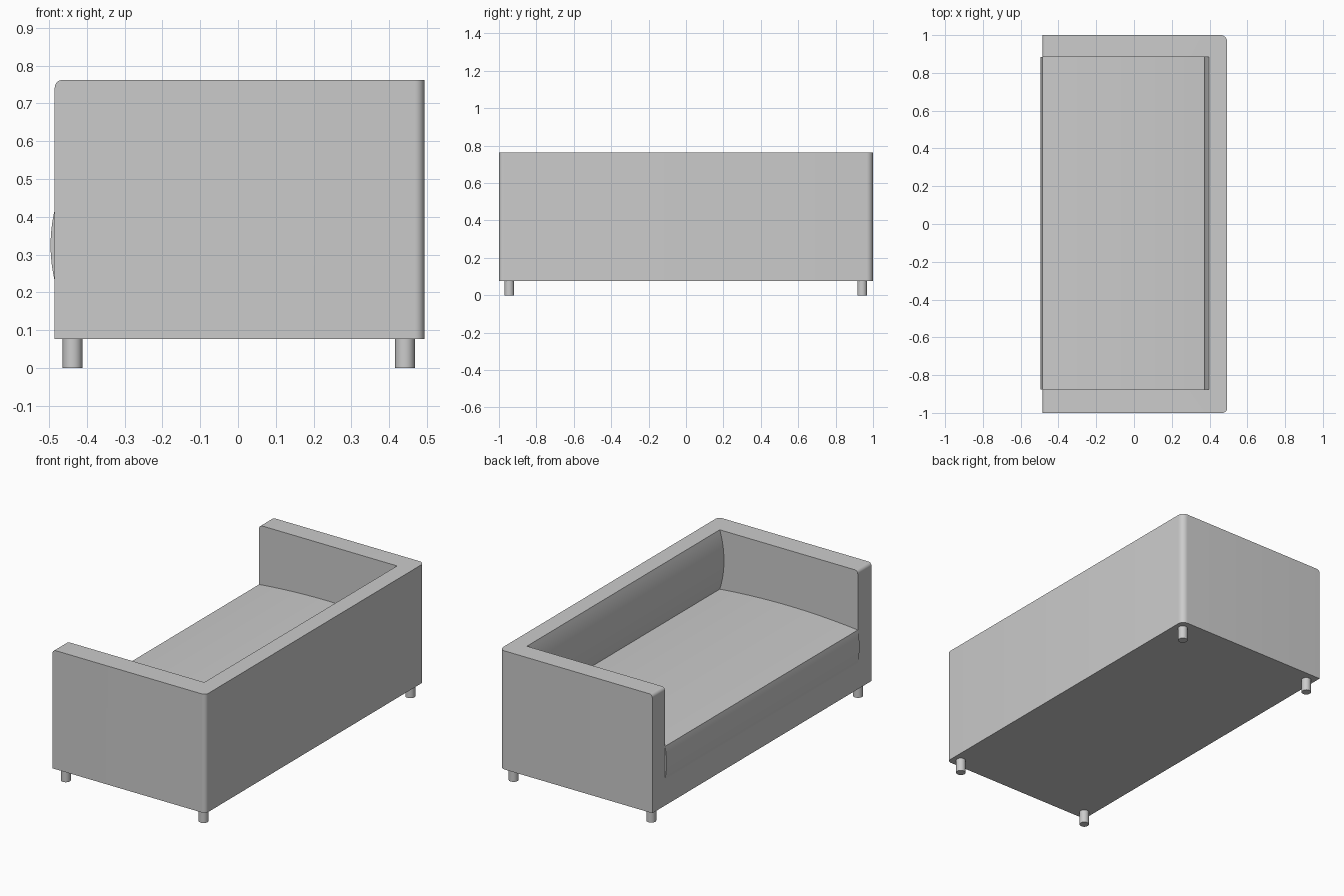
import bpy, bmesh, math
from mathutils import Vector

cube = bpy.data.objects.get("Cube")
if cube:
    bpy.data.objects.remove(cube)

grey = bpy.data.materials.new("soft grey")
grey.use_nodes = True
GREY = (0.6, 0.6, 0.6, 1)
grey.diffuse_color = GREY
grey.node_tree.nodes["Principled BSDF"].inputs["Base Color"].default_value = GREY

BOTTOM, TOP, SEAT = 0.077, 0.762, 0.419
FRONT, BACK, BACKREST = -0.485, 0.493, 0.397
ARM_R, ARM_L = -0.875, 0.885      # inner faces of the two arms


def finish(name, bm):
    bmesh.ops.recalc_face_normals(bm, faces=bm.faces)
    mesh = bpy.data.meshes.new(name)
    bm.to_mesh(mesh)
    bm.free()
    mesh.materials.append(grey)
    obj = bpy.data.objects.new(name, mesh)
    bpy.context.collection.objects.link(obj)
    return obj


def smooth(obj):
    bpy.ops.object.select_all(action='DESELECT')
    obj.select_set(True)
    bpy.context.view_layer.objects.active = obj
    bpy.ops.object.shade_smooth_by_angle(angle=math.radians(30))


def arc(a, b, sag, n=20):
    """Points of a circular arc from a to b, bulging to the left by sag."""
    a, b = Vector(a), Vector(b)
    half = (b - a).length / 2
    radius = (half * half + sag * sag) / (2 * sag)
    along = (b - a).normalized()
    side = Vector((-along.y, along.x))
    centre = (a + b) / 2 + side * (sag - radius)
    sweep = math.asin(half / radius)
    return [centre + radius * (along * math.sin(t) + side * math.cos(t))
            for t in (sweep * (2 * i / n - 1) for i in range(n + 1))]


def extrude_y(name, profile, y0, y1):
    bm = bmesh.new()
    face = bm.faces.new([bm.verts.new((p[0], y0, p[1])) for p in profile])
    new = bmesh.ops.extrude_face_region(bm, geom=[face])["geom"]
    moved = [v for v in new if isinstance(v, bmesh.types.BMVert)]
    bmesh.ops.translate(bm, verts=moved, vec=(0, y1 - y0, 0))
    return finish(name, bm)


# Body block, with rounded back corners and rounded arm fronts
bm = bmesh.new()
bmesh.ops.create_cube(bm, size=1)
for v in bm.verts:
    v.co = (BACK if v.co.x > 0 else FRONT, 2 * v.co.y, TOP if v.co.z > 0 else BOTTOM)


def round_edge(test, radius):
    edges = [e for e in bm.edges if all(test(v.co) for v in e.verts)]
    bmesh.ops.bevel(bm, geom=edges, offset=radius, segments=8, profile=0.5, affect='EDGES')


round_edge(lambda c: c.x > BACK - 0.001 and c.y > 0.99, 0.035)
round_edge(lambda c: c.x > BACK - 0.001 and c.y < -0.99, 0.025)
round_edge(lambda c: c.x < FRONT + 0.001 and c.z > TOP - 0.001, 0.02)
body = finish("sofa_body", bm)

# Hollow between the arms, leaving a crowned seat and a padded backrest
seat_line = arc((FRONT, SEAT), (BACKREST, SEAT), 0.022)
back_line = arc((BACKREST, SEAT), (BACKREST, TOP), 0.027)
hollow = extrude_y("seat_hollow_cutter",
                   [(FRONT - 0.2, SEAT)] + seat_line + back_line[1:]
                   + [(BACKREST, TOP + 0.2), (FRONT - 0.2, TOP + 0.2)], ARM_R, ARM_L)
hollow.hide_render = True
cut = body.modifiers.new("hollow", 'BOOLEAN')
cut.object = hollow
cut.solver = 'EXACT'
bpy.ops.object.select_all(action='DESELECT')
bpy.context.view_layer.objects.active = body
body.select_set(True)
bpy.ops.object.modifier_apply(modifier="hollow")
bpy.data.objects.remove(hollow)
smooth(body)

# Padded front edge of the seat
pad = extrude_y("seat_front_pad",
                arc((FRONT, 0.23), (FRONT, SEAT), 0.011) + [(FRONT + 0.01, SEAT), (FRONT + 0.01, 0.23)],
                ARM_R, ARM_L)
smooth(pad)

# Four round legs
for x, end in ((-0.438, "front"), (0.442, "back")):
    for y, side in ((-0.945, "right"), (0.942, "left")):
        bm = bmesh.new()
        bmesh.ops.create_cone(bm, cap_ends=True, segments=32, radius1=0.026, radius2=0.026, depth=BOTTOM)
        bmesh.ops.translate(bm, verts=bm.verts, vec=(x, y, BOTTOM / 2))
        smooth(finish(f"{end}_{side}_leg", bm))
